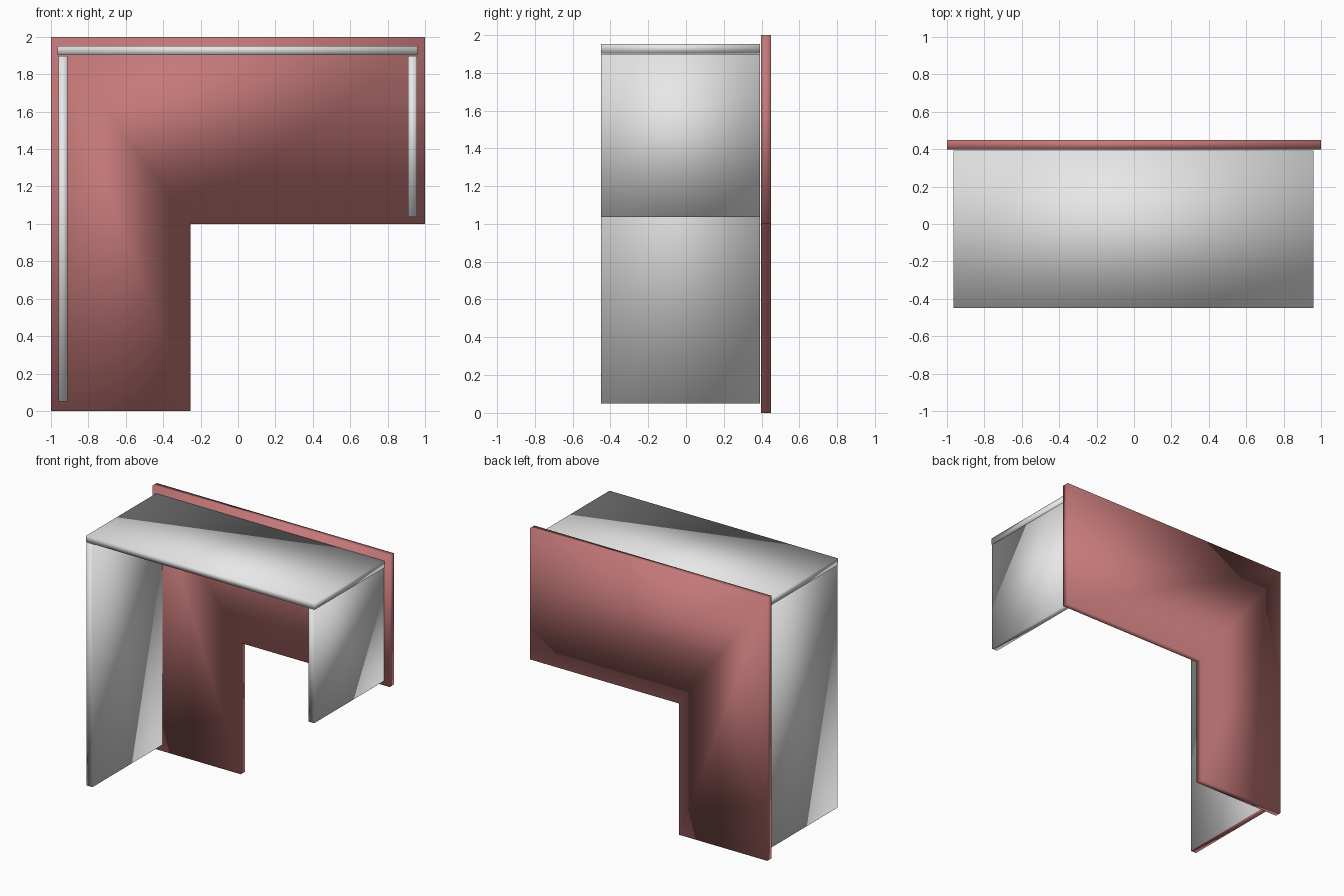
import bpy
import bmesh

cube = bpy.data.objects.get("Cube")
if cube:
    bpy.data.objects.remove(cube, do_unlink=True)


def make_material(name, rgb):
    mat = bpy.data.materials.new(name)
    mat.use_nodes = True
    color = (*rgb, 1.0)
    mat.diffuse_color = color
    mat.node_tree.nodes["Principled BSDF"].inputs["Base Color"].default_value = color
    return mat


WHITE = make_material("white board", (0.8, 0.8, 0.8))
RED = make_material("muted red", (0.56, 0.19, 0.19))


def extrude_outline(name, outline, y_front, y_back, *mats):
    """Extrude an x-z outline along y into a smooth-shaded board."""
    bm = bmesh.new()
    face = bm.faces.new([bm.verts.new((x, y_front, z)) for x, z in outline])
    result = bmesh.ops.extrude_face_region(bm, geom=[face])
    moved = [v for v in result["geom"] if isinstance(v, bmesh.types.BMVert)]
    bmesh.ops.translate(bm, verts=moved, vec=(0, y_back - y_front, 0))
    bmesh.ops.recalc_face_normals(bm, faces=bm.faces)
    for f in bm.faces:
        f.smooth = True
        # a second material goes on the underside
        if len(mats) > 1 and f.normal.z < -0.9:
            f.material_index = 1
    mesh = bpy.data.meshes.new(name)
    bm.to_mesh(mesh)
    bm.free()
    for mat in mats:
        mesh.materials.append(mat)
    obj = bpy.data.objects.new(name, mesh)
    bpy.context.collection.objects.link(obj)
    return obj


def rect(x0, x1, z0, z1):
    return [(x0, z0), (x1, z0), (x1, z1), (x0, z1)]


# L-shaped back board
NOTCH_X, NOTCH_Z = -0.255, 1.0
extrude_outline("back_panel",
                [(-1, 0), (NOTCH_X, 0), (NOTCH_X, NOTCH_Z),
                 (1, NOTCH_Z), (1, 2), (-1, 2)],
                0.398, 0.45, RED)

# Boards standing forward of the back
FRONT, REAR = -0.45, 0.392
extrude_outline("top_panel", rect(-0.965, 0.96, 1.903, 1.952), FRONT, REAR, WHITE)
extrude_outline("long_side_panel", rect(-0.96, -0.912, 0.05, 1.899), FRONT, REAR, WHITE, RED)
extrude_outline("short_side_panel", rect(0.909, 0.957, 1.037, 1.899), FRONT, REAR, WHITE)
